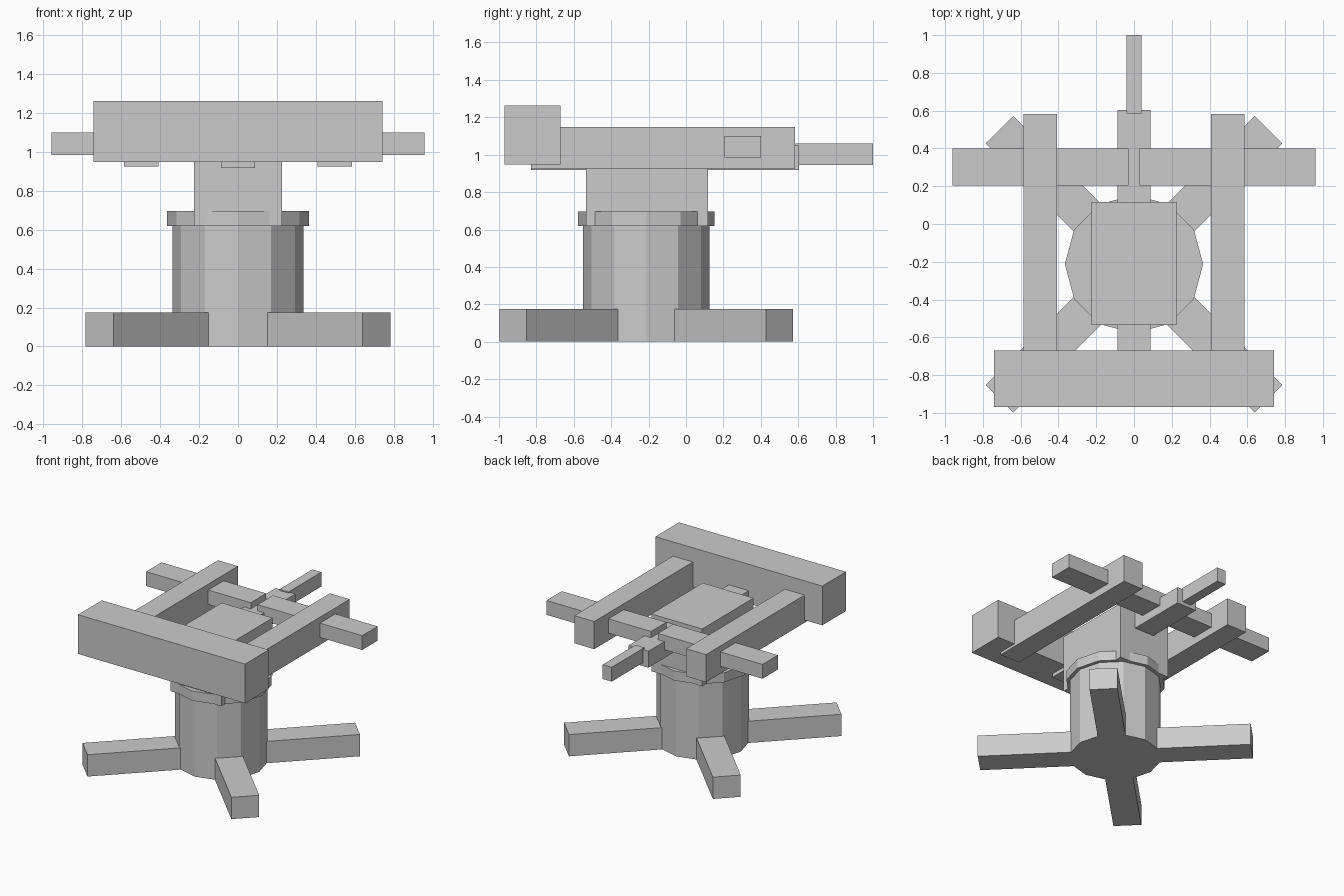
import bpy, math

if "Cube" in bpy.data.objects:
    bpy.data.objects.remove(bpy.data.objects["Cube"])

CY = -0.2125  # y of the pedestal axis


def box(name, x, y, z, rot=0.0, pivot=None):
    """Box from (min, max) ranges; optionally turned about a vertical pivot axis."""
    cx, cy, cz = [(r[0] + r[1]) / 2 for r in (x, y, z)]
    if pivot:
        px, py = pivot
        dx, dy = cx - px, cy - py
        cx = px + dx * math.cos(rot) - dy * math.sin(rot)
        cy = py + dx * math.sin(rot) + dy * math.cos(rot)
    bpy.ops.mesh.primitive_cube_add(size=1, location=(cx, cy, cz), rotation=(0, 0, rot))
    ob = bpy.context.object
    ob.name = name
    ob.scale = [r[1] - r[0] for r in (x, y, z)]
    bpy.ops.object.transform_apply(location=False, rotation=True, scale=True)
    return ob


def drum(name, radius, z0, z1):
    """Twelve-sided flat-faced drum on the pedestal axis."""
    bpy.ops.mesh.primitive_cylinder_add(vertices=12, radius=radius, depth=z1 - z0,
                                        location=(0, CY, (z0 + z1) / 2))
    bpy.context.object.name = name


# Pedestal
drum("column", 0.338, 0.0, 0.62)
drum("collar", 0.366, 0.62, 0.697)

# Four diagonal feet
for i in range(4):
    box(f"foot_{i + 1}", (0.2, 1.007), (CY - 0.103, CY + 0.103), (0, 0.175),
        math.radians(45 + 90 * i), (0, CY))

# Central block, long bar through it and rear pin
box("swivel_block", (-0.226, 0.226), (-0.535, 0.117), (0.62, 1.08))
box("centre_bar", (-0.088, 0.088), (-0.83, 0.603), (0.918, 1.05))
box("rear_pin", (-0.04, 0.04), (0.585, 1.0), (0.945, 1.06))

# Front beam
box("front_beam", (-0.742, 0.742), (-0.97, -0.67), (0.947, 1.262))

# Side rails and cross arms, mirrored
for side, s in (("left", -1), ("right", 1)):
    box(f"{side}_rail", sorted((s * 0.408, s * 0.585)), (-0.83, 0.582), (0.926, 1.148))
    box(f"{side}_cross_arm", sorted((s * 0.03, s * 0.96)), (0.205, 0.4), (0.985, 1.1))
